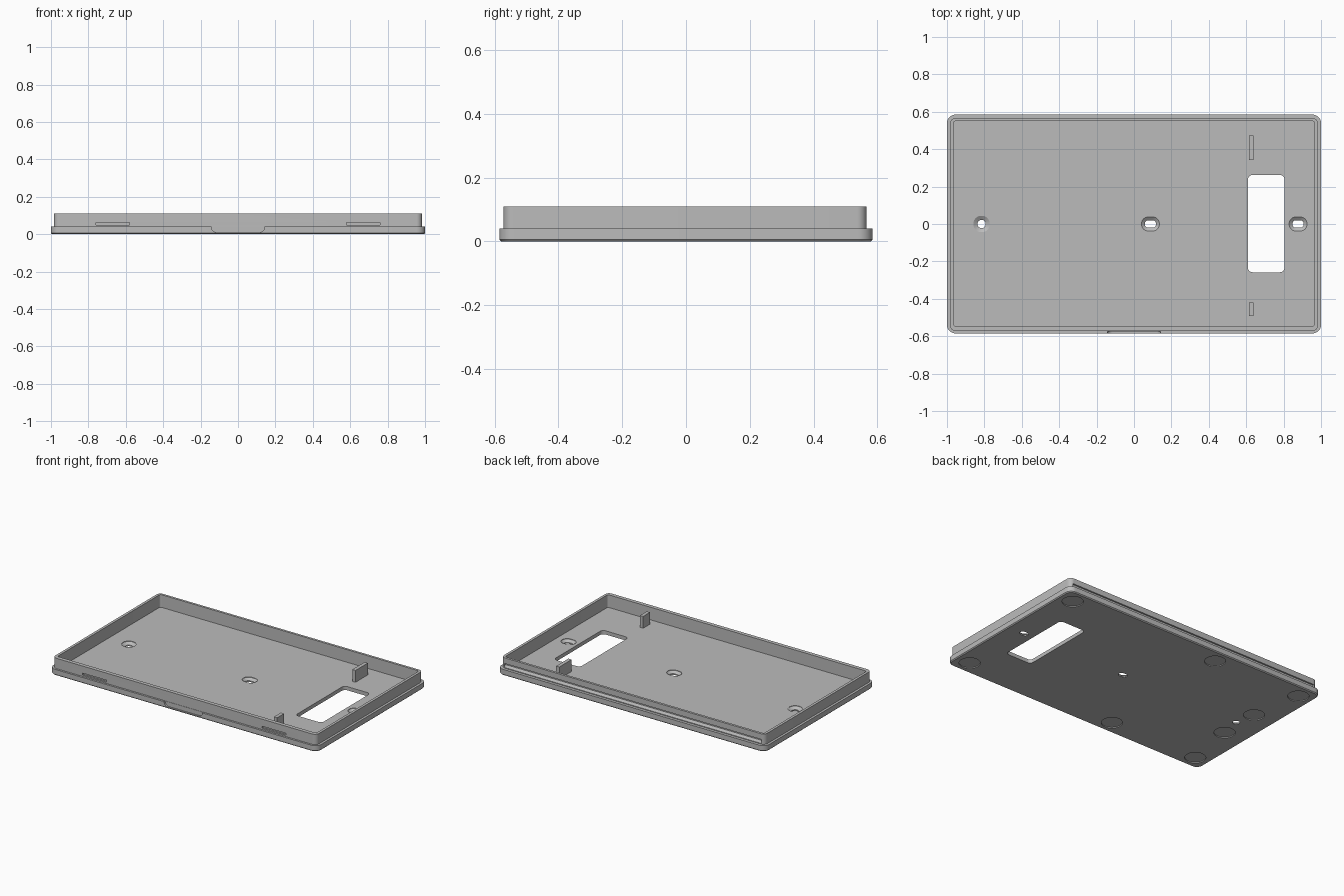
import bpy, bmesh, math
from mathutils import Matrix, Vector

old = bpy.data.objects.get("Cube")
if old:
    bpy.data.objects.remove(old, do_unlink=True)

grey = bpy.data.materials.new("light_grey_plastic")
grey.use_nodes = True
grey.diffuse_color = (0.5, 0.5, 0.5, 1)
grey.node_tree.nodes["Principled BSDF"].inputs["Base Color"].default_value = (0.5, 0.5, 0.5, 1)


def rounded(hx, hy, r, steps=8):
    """Outline of a rounded rectangle with half sizes hx, hy."""
    pts = []
    for k, (sx, sy) in enumerate(((1, 1), (-1, 1), (-1, -1), (1, -1))):
        for i in range(steps + 1):
            a = math.radians(90) * (k + i / steps)
            pts.append((sx * (hx - r) + r * math.cos(a), sy * (hy - r) + r * math.sin(a)))
    return pts


def loft(name, layers, centre=(0, 0), matrix=None):
    """Closed solid through (outline, z) layers of equal point count."""
    bm = bmesh.new()
    rings = [[bm.verts.new((x + centre[0], y + centre[1], z)) for x, y in pts] for pts, z in layers]
    n = len(rings[0])
    for low, high in zip(rings, rings[1:]):
        for i in range(n):
            j = (i + 1) % n
            bm.faces.new((low[i], low[j], high[j], high[i]))
    bm.faces.new(rings[0][::-1])
    bm.faces.new(rings[-1])
    bmesh.ops.remove_doubles(bm, verts=bm.verts[:], dist=1e-5)
    if matrix:
        bm.transform(matrix)
    bmesh.ops.recalc_face_normals(bm, faces=bm.faces[:])
    mesh = bpy.data.meshes.new(name)
    bm.to_mesh(mesh)
    bm.free()
    mesh.materials.append(grey)
    ob = bpy.data.objects.new(name, mesh)
    bpy.context.collection.objects.link(ob)
    return ob


def box(name, lo, hi):
    a, b = Vector(lo), Vector(hi)
    h, c = (b - a) / 2, (a + b) / 2
    pts = [(h.x, h.y), (-h.x, h.y), (-h.x, -h.y), (h.x, -h.y)]
    return loft(name, [(pts, a.z), (pts, b.z)], (c.x, c.y))


def combine(target, tool, operation="DIFFERENCE"):
    """Apply a boolean and discard the helper."""
    tool.hide_render = True
    mod = target.modifiers.new("cut", "BOOLEAN")
    mod.operation, mod.solver, mod.object = operation, "EXACT", tool
    bpy.context.view_layer.objects.active = target
    bpy.ops.object.modifier_apply(modifier=mod.name)
    bpy.data.objects.remove(tool, do_unlink=True)


FLOOR = 0.025

# Base plate with chamfered underside, and raised rim
tray = loft("tray", [(rounded(0.994, 0.579, 0.04), 0), (rounded(1, 0.585, 0.046), 0.006),
                     (rounded(1, 0.585, 0.046), 0.04)])
rim_outline = rounded(0.984, 0.569, 0.03)
combine(tray, loft("rim", [(rim_outline, 0.02), (rim_outline, 0.11)], (0, -0.003)), "UNION")

# Hollow interior
inside = rounded(0.966, 0.548, 0.012)
combine(tray, loft("cavity", [(inside, FLOOR), (inside, 0.2)], (0, 0.002)))

# Rectangular opening
window = rounded(0.098, 0.26, 0.025)
combine(tray, loft("window_cut", [(window, -0.1), (window, 0.1)], (0.707, 0.002)))

# Countersunk screw holes: one round, two slotted
for x, slot, r_top, r_hole in ((-0.815, 0, 0.044, 0.022), (0.088, 0.01, 0.038, 0.02), (0.877, 0.01, 0.038, 0.02)):
    hole = rounded(r_hole + slot, r_hole, r_hole - 1e-3)
    top = rounded(r_top + slot, r_top, r_top - 1e-3)
    combine(tray, loft("screw_cut", [(hole, -0.05), (hole, 0.008), (top, FLOOR - 0.003), (top, 0.05)], (x, 0)))

# Shallow round foot recesses underneath
feet = [(x, y) for x in (0.9, -0.235, -0.9) for y in (-0.49, 0.49)] + [(-0.84, -0.14), (-0.84, 0.14)]
disc = rounded(0.065, 0.065, 0.064)
for spot in feet:
    combine(tray, loft("foot_cut", [(disc, -0.05), (disc, 0.006)], spot))

# Finger notch in the front lip
notch = rounded(0.142, 0.04, 0.028)
combine(tray, loft("notch_cut", [(notch, 0.574), (notch, 0.7)], (0, 0.05),
                   Matrix.Rotation(math.radians(90), 4, "X")))

# Latch slots in the front of the rim
for s in (-1, 1):
    combine(tray, box("latch_cut", (s * 0.67 - 0.09, -0.7, 0.049), (s * 0.67 + 0.09, -0.56, 0.062)))

# Long tapered groove along the back of the rim
groove = [(0.555, 0.06), (0.555, 0.072), (0.6, 0.072), (0.6, 0.045), (0.566, 0.045)]
stand = Matrix(((0, 0, 1, 0), (1, 0, 0, 0), (0, 1, 0, 0), (0, 0, 0, 1)))
combine(tray, loft("groove_cut", [(groove, -0.96), (groove, 0.96)], (0, 0), stand))

# Upright board supports
tabs = [box("rear_support_tab", (0.614, 0.342, FLOOR - 0.005), (0.638, 0.473, 0.105)),
        box("front_support_tab", (0.614, -0.493, FLOOR - 0.005), (0.638, -0.42, 0.105))]

bpy.ops.object.select_all(action="DESELECT")
tray.select_set(True)
bpy.context.view_layer.objects.active = tray
bpy.ops.object.shade_smooth_by_angle(angle=math.radians(25))
